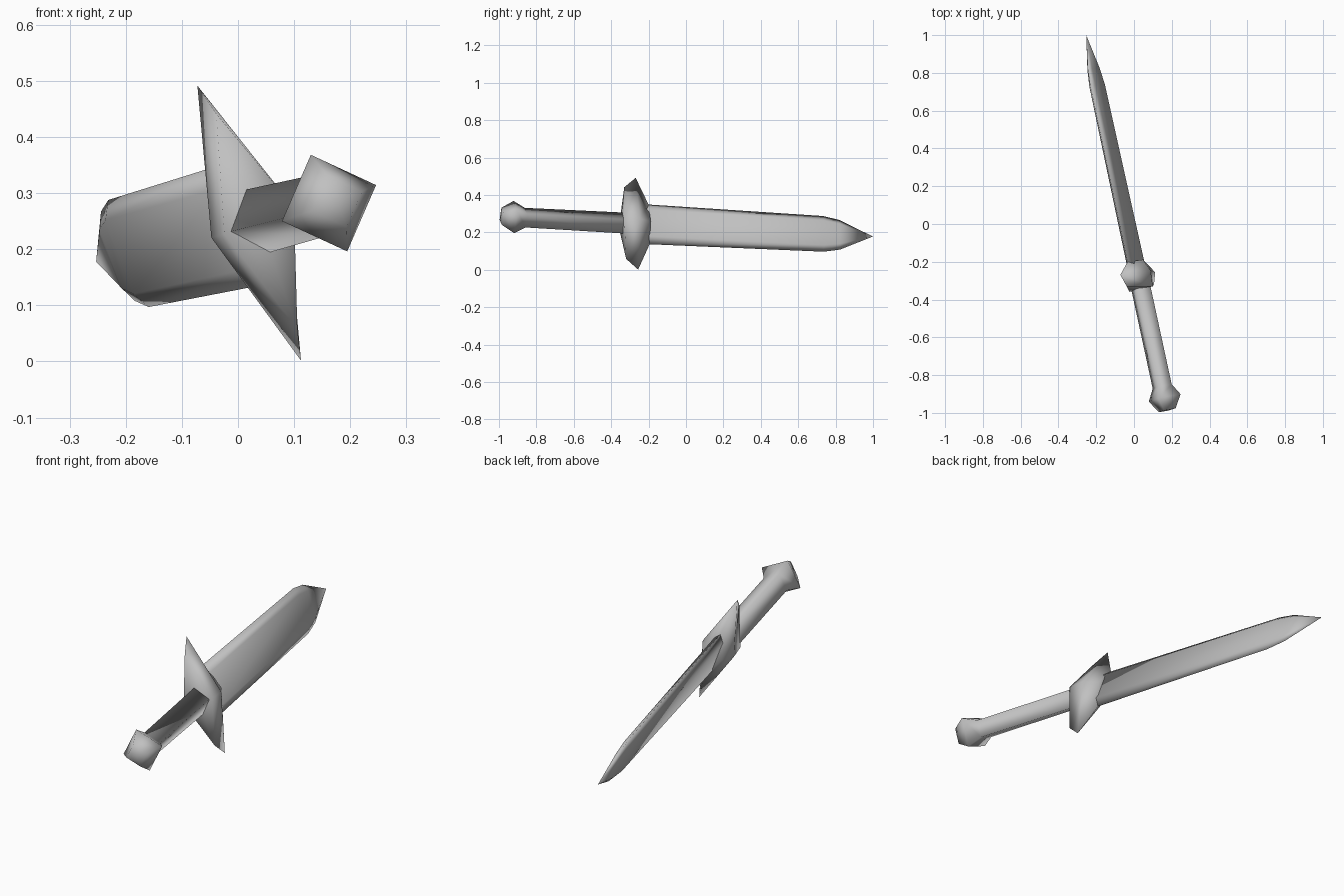
import bpy
import bmesh
from mathutils import Matrix, Vector

cube = bpy.data.objects.get("Cube")
if cube:
    bpy.data.objects.remove(cube, do_unlink=True)

# One plain grey metal
grey = bpy.data.materials.new("grey_metal")
grey.use_nodes = True
colour = (0.53, 0.53, 0.53, 1.0)
grey.diffuse_color = colour
grey.node_tree.nodes["Principled BSDF"].inputs["Base Color"].default_value = colour

# Tilted sword frame: local x = thickness, y = towards the tip, z = blade width
along = Vector((-0.211, 0.976, -0.053)).normalized()
width = Vector((-0.352, -0.029, 0.936))
width = (width - along * width.dot(along)).normalized()
thick = along.cross(width)
frame = Matrix((thick, along, width)).transposed().to_4x4()
frame.translation = (0.02, -0.2625, 0.2465)


def diamond(t, w, y_side, y_edge=None):
    """Four-cornered ring; the corners along the width may sit at another y."""
    y_edge = y_side if y_edge is None else y_edge
    return [(t, y_side, 0), (0, y_edge, w), (-t, y_side, 0), (0, y_edge, -w)]


def blade_ring(y, edge, ridge, t):
    """Flattened hexagon: two cutting edges and four ridges."""
    return [(0, y, edge), (-t, y, ridge), (-t, y, -ridge),
            (0, y, -edge), (t, y, -ridge), (t, y, ridge)]


def loft(name, rings):
    """Skin a chain of rings; a ring of one point closes to a fan."""
    bm = bmesh.new()
    loops = [[bm.verts.new(p) for p in ring] for ring in rings]
    for a, b in zip(loops, loops[1:]):
        n = max(len(a), len(b))
        for i in range(n):
            j = (i + 1) % n
            if len(a) == 1:
                bm.faces.new((a[0], b[i], b[j]))
            elif len(b) == 1:
                bm.faces.new((a[i], a[j], b[0]))
            else:
                bm.faces.new((a[i], a[j], b[j], b[i]))
    for loop in (loops[0], loops[-1]):
        if len(loop) > 2:
            bm.faces.new(loop)
    bmesh.ops.recalc_face_normals(bm, faces=bm.faces)
    for face in bm.faces:
        face.smooth = True
    mesh = bpy.data.meshes.new(name)
    bm.to_mesh(mesh)
    bm.free()
    mesh.materials.append(grey)
    obj = bpy.data.objects.new(name, mesh)
    bpy.context.collection.objects.link(obj)
    obj.matrix_world = frame
    return obj


# Blade, tapering to the point
loft("blade", [
    blade_ring(0.03, 0.114, 0.076, 0.022),
    blade_ring(1.02, 0.102, 0.070, 0.018),
    blade_ring(1.11, 0.085, 0.056, 0.014),
    [(0, 1.293, 0)],
])

# Crossguard, a bowed diamond with pointed ends
loft("crossguard", [
    [(0, -0.085, 0)],
    diamond(0.068, 0.205, -0.084, -0.064),
    diamond(0.074, 0.262, 0.0),
    diamond(0.045, 0.115, 0.066),
    [(0, 0.066, 0)],
])

# Square grip flaring into the faceted pommel
loft("grip_and_pommel", [
    diamond(0.055, 0.060, -0.05),
    diamond(0.055, 0.056, -0.612),
    diamond(0.092, 0.092, -0.674),
    diamond(0.049, 0.049, -0.741),
    [(0, -0.744, 0)],
])
